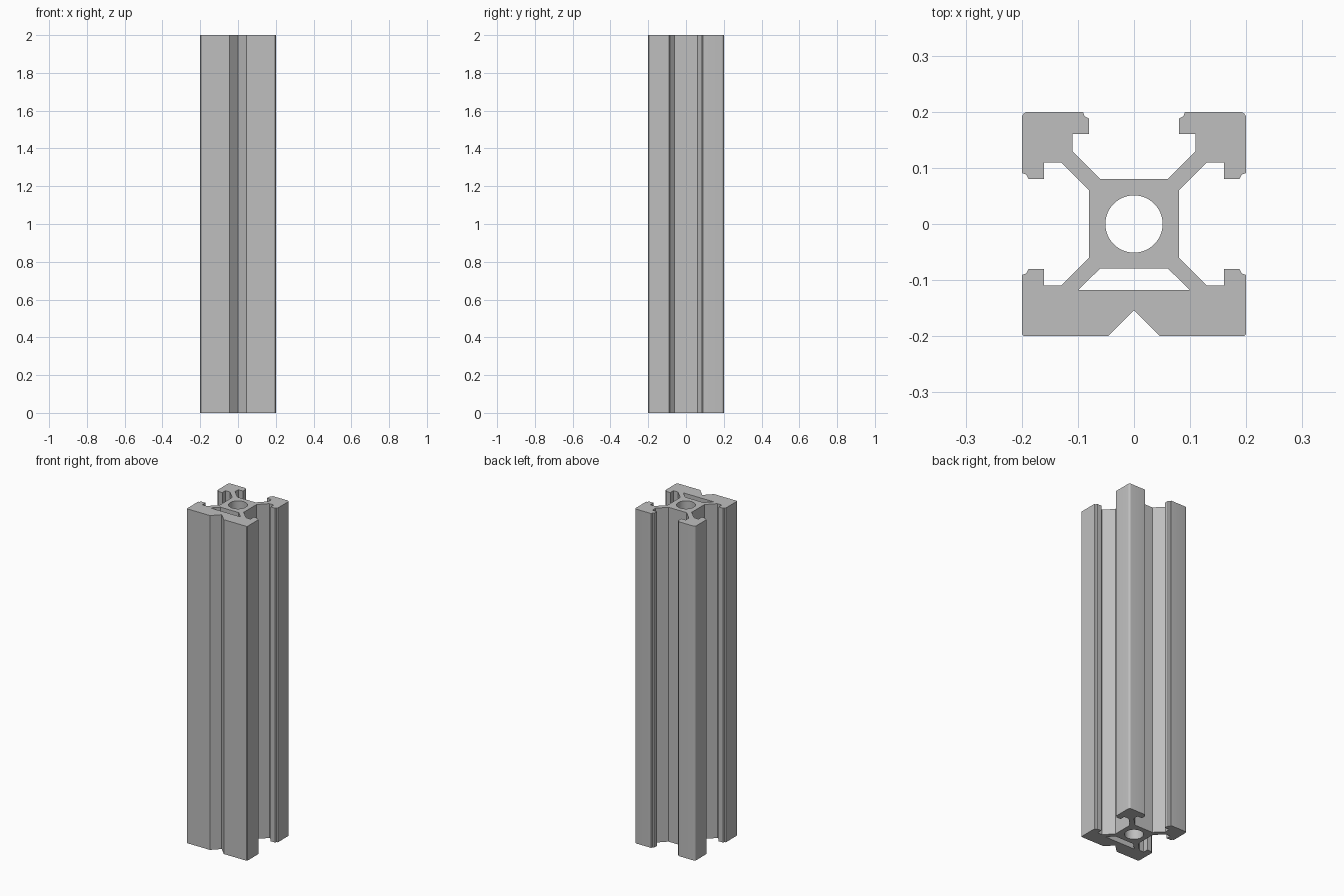
import bpy
import bmesh
from math import cos, sin, pi

HEIGHT = 2.0

cube = bpy.data.objects.get("Cube")
if cube:
    bpy.data.objects.remove(cube, do_unlink=True)


def arc(cx, cy, r, start, end, steps):
    return [(cx + r * cos(start + (end - start) * i / steps),
             cy + r * sin(start + (end - start) * i / steps)) for i in range(steps + 1)]


# Brushed aluminium
aluminium = bpy.data.materials.new("aluminium grey")
aluminium.use_nodes = True
colour = (0.52, 0.52, 0.52, 1)
aluminium.diffuse_color = colour
aluminium.node_tree.nodes["Principled BSDF"].inputs["Base Color"].default_value = colour

# Upper arm of an open slot: web, undercut and notched lip
slot = [(0.08, 0.06), (0.13, 0.11), (0.16, 0.11), (0.16, 0.08),
        (0.188, 0.08), (0.192, 0.088), (0.2, 0.091)]

# Right half of the outline, from the front V groove round to the back slot
half = [(0, -0.154), (0.046, -0.2), (0.196, -0.2), (0.2, -0.196)]
half += [(x, -y) for x, y in reversed(slot)]
half += slot
half += arc(0.188, 0.188, 0.012, 0, pi / 2, 4)
half += [(y, x) for x, y in reversed(slot)]
outline = half + [(-x, y) for x, y in reversed(half[1:])]

# Closed front slot and round centre bore
front_hollow = [(-0.06, -0.079), (0.06, -0.079), (0.1, -0.118), (-0.1, -0.118)]
bore = arc(0, 0, 0.051, 0, 2 * pi, 48)[:-1]

# Fill the cross-section around its holes and extrude it
bm = bmesh.new()
for loop in (outline, front_hollow, bore):
    verts = [bm.verts.new((x, y, 0)) for x, y in loop]
    for i, v in enumerate(verts):
        bm.edges.new((v, verts[i - 1]))
bmesh.ops.triangle_fill(bm, edges=bm.edges[:], use_beauty=True, normal=(0, 0, 1))
extruded = bmesh.ops.extrude_face_region(bm, geom=bm.faces[:], use_keep_orig=True)
top = [g for g in extruded["geom"] if isinstance(g, bmesh.types.BMVert)]
bmesh.ops.translate(bm, verts=top, vec=(0, 0, HEIGHT))
bmesh.ops.recalc_face_normals(bm, faces=bm.faces[:])

mesh = bpy.data.meshes.new("slotted_rail")
bm.to_mesh(mesh)
bm.free()
mesh.materials.append(aluminium)
rail = bpy.data.objects.new("slotted_rail", mesh)
bpy.context.collection.objects.link(rail)

# Smooth the bore and rounded corners, keep the other edges sharp
bpy.ops.object.select_all(action="DESELECT")
rail.select_set(True)
bpy.context.view_layer.objects.active = rail
bpy.ops.object.shade_smooth_by_angle()
